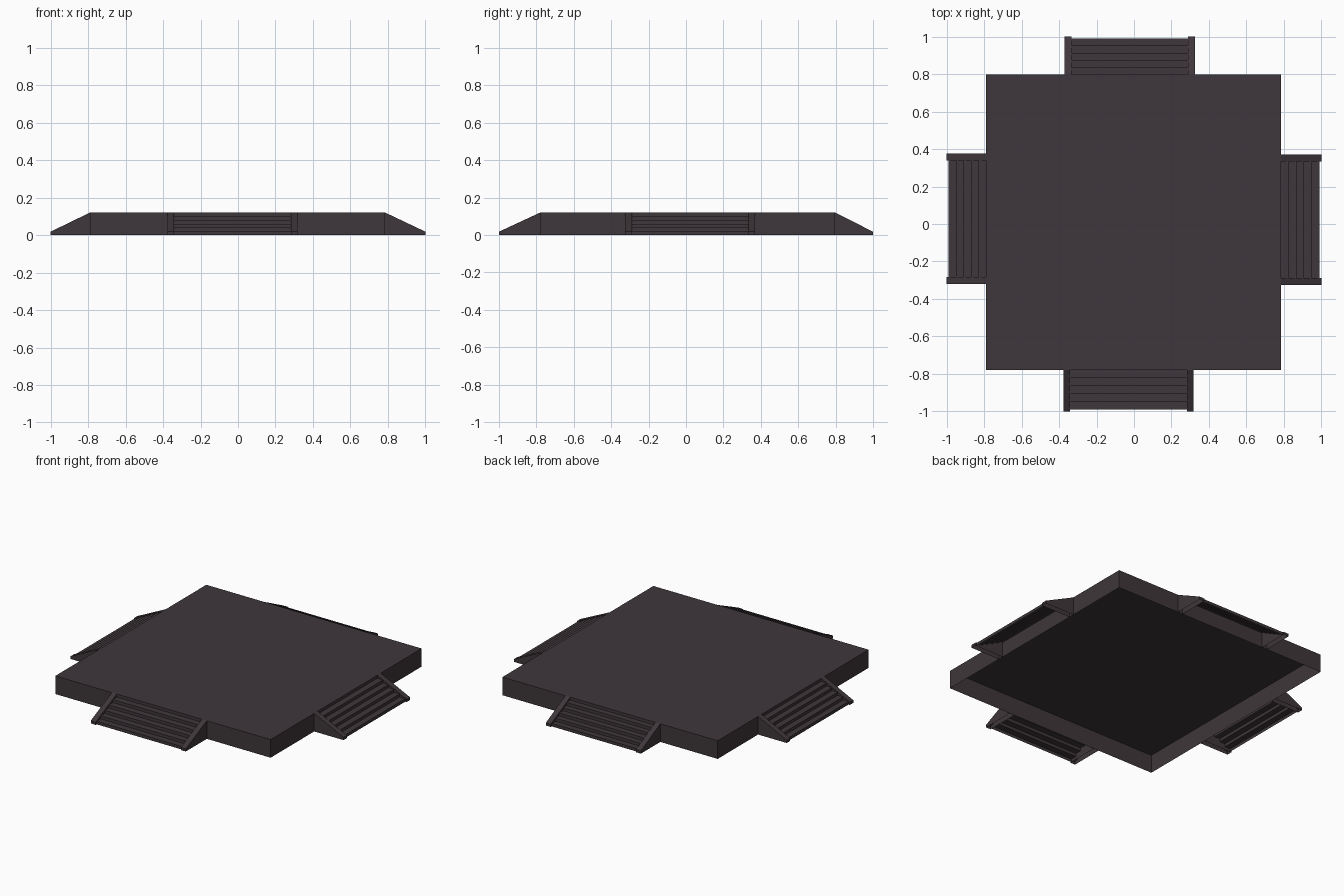
import bpy, bmesh, math
from mathutils import Matrix, Vector

if "Cube" in bpy.data.objects:
    bpy.data.objects.remove(bpy.data.objects["Cube"])

H = 0.12          # platform height
STEPS = 5
mat = bpy.data.materials.new("dark plum grey")
mat.diffuse_color = (0.049, 0.037, 0.043, 1)
mat.use_nodes = True
mat.node_tree.nodes["Principled BSDF"].inputs["Base Color"].default_value = mat.diffuse_color


def finish(bm, name, matrix=Matrix()):
    me = bpy.data.meshes.new(name)
    bm.to_mesh(me)
    bm.free()
    me.transform(matrix)
    me.materials.append(mat)
    ob = bpy.data.objects.new(name, me)
    bpy.context.collection.objects.link(ob)
    return ob


def open_prism(profile, y0, y1):
    """Extrude an (x, z) profile along y and leave the underside open."""
    bm = bmesh.new()
    face = bm.faces.new([bm.verts.new((x, y0, z)) for x, z in profile])
    ext = bmesh.ops.extrude_face_region(bm, geom=[face])
    verts = [v for v in ext["geom"] if isinstance(v, bmesh.types.BMVert)]
    bmesh.ops.translate(bm, verts=verts, vec=(0, y1 - y0, 0))
    if not face.is_valid or len(bm.faces) < len(profile) + 2:
        bm.faces.new([v for v in bm.verts if v not in verts])
    bmesh.ops.recalc_face_normals(bm, faces=bm.faces[:])
    bm.normal_update()
    under = [f for f in bm.faces if f.normal.z < -0.9]
    bmesh.ops.delete(bm, geom=under, context='FACES')
    return bm


def stair_sheet(inner, outer, y0, y1):
    """Thin folded sheet of risers and treads, climbing towards the platform."""
    run, rise = (outer - inner) / STEPS, H / (STEPS + 1)
    pts = [(outer, 0)]
    for i in range(STEPS):
        pts.append((outer - i * run, (i + 1) * rise))
        pts.append((outer - (i + 1) * run, (i + 1) * rise))
    bm = bmesh.new()
    a = [bm.verts.new((x, y0, z)) for x, z in pts]
    b = [bm.verts.new((x, y1, z)) for x, z in pts]
    for i in range(len(pts) - 1):
        bm.faces.new((a[i], b[i], b[i + 1], a[i + 1]))
    bm.normal_update()
    if sum(f.normal.z for f in bm.faces) < 0:
        bmesh.ops.reverse_faces(bm, faces=bm.faces[:])
    return bm


# Platform: hollow slab, open below
finish(open_prism([(-0.79, 0), (0.785, 0), (0.785, H), (-0.79, H)], -0.78, 0.797), "platform")

# Four stairs: name, turn in degrees, platform edge, side range in the turned frame
stairs = [
    ("right", 0, 0.785, -0.325, 0.37),
    ("back", 90, 0.797, -0.325, 0.37),
    ("left", 180, 0.79, -0.375, 0.32),
    ("front", 270, 0.78, -0.377, 0.318),
]
W = 0.036         # stringer width
for name, turn, inner, y0, y1 in stairs:
    rot = Matrix.Rotation(math.radians(turn), 4, 'Z')
    profile = [(inner, 0), (1.0, 0), (1.0, 0.018), (inner, H)]
    finish(open_prism(profile, y0, y0 + W), name + "_stringer_a", rot)
    finish(open_prism(profile, y1 - W, y1), name + "_stringer_b", rot)
    finish(stair_sheet(inner, 0.99, y0 + W, y1 - W), name + "_steps", rot)
